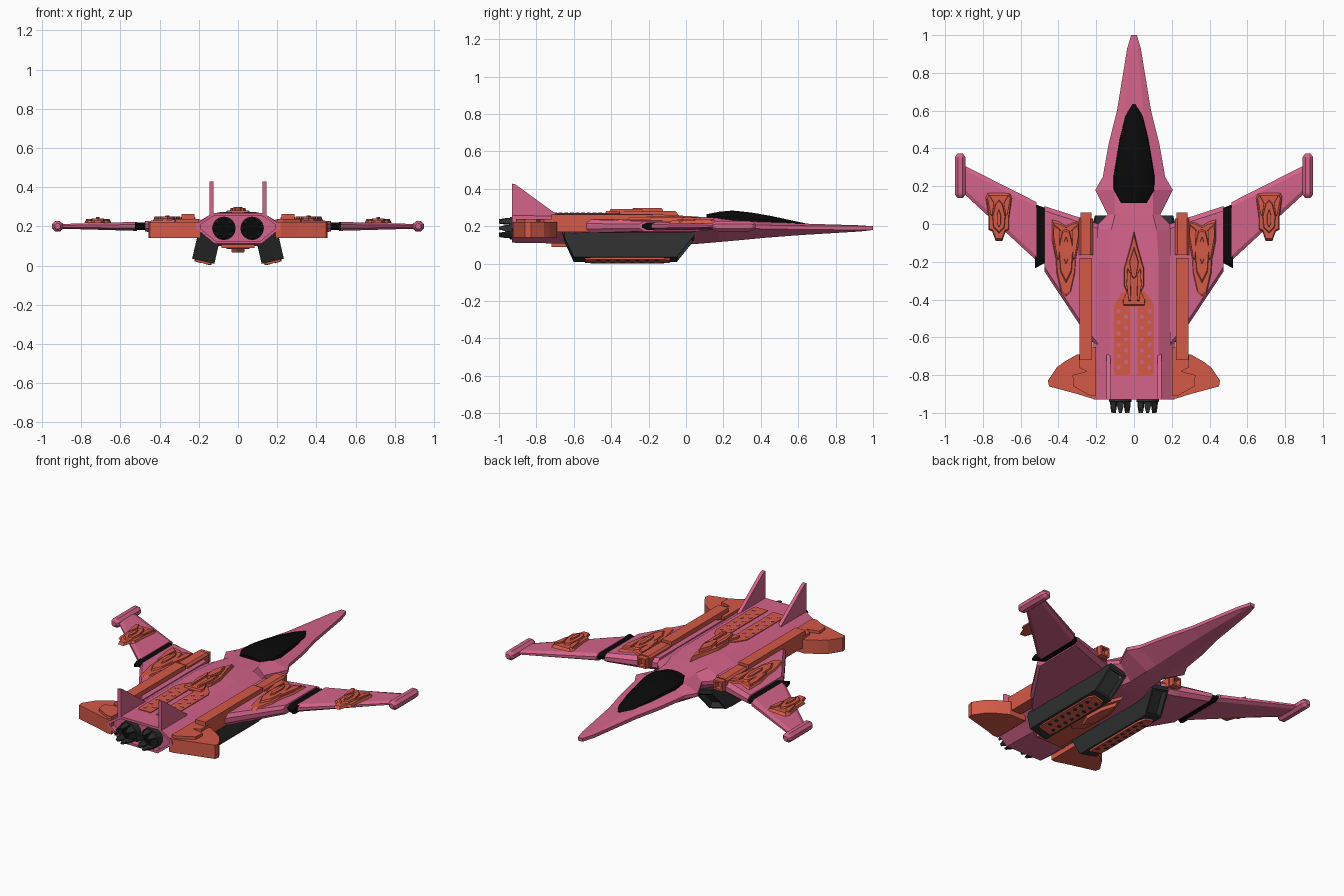
import bpy, bmesh, math
from mathutils import Matrix, Vector

if "Cube" in bpy.data.objects:
    bpy.data.objects.remove(bpy.data.objects["Cube"])


def material(name, rgb):
    m = bpy.data.materials.new(name)
    m.diffuse_color = (*rgb, 1)
    m.use_nodes = True
    m.node_tree.nodes["Principled BSDF"].inputs["Base Color"].default_value = m.diffuse_color
    return m


PINK = material("pink", (0.66, 0.125, 0.255))
ORANGE = material("orange", (0.66, 0.1, 0.062))
BLACK = material("black", (0.003, 0.003, 0.003))
GREY = material("dark_grey", (0.027, 0.028, 0.028))


def make(name, bm, mat, mirror=False, matrix=None, smooth=False):
    if matrix:
        bm.transform(matrix)
    bmesh.ops.recalc_face_normals(bm, faces=bm.faces)
    me = bpy.data.meshes.new(name)
    bm.to_mesh(me)
    bm.free()
    me.materials.append(mat)
    ob = bpy.data.objects.new(name, me)
    bpy.context.collection.objects.link(ob)
    if mirror:
        mod = ob.modifiers.new("mirror", 'MIRROR')
        mod.use_mirror_merge = False
    if smooth:
        bpy.context.view_layer.objects.active = ob
        ob.select_set(True)
        bpy.ops.object.shade_smooth_by_angle(angle=math.radians(25))
        ob.select_set(False)
    return ob


def loft(rings, bm=None):
    """Skin a list of closed rings and cap both ends; returns bm and the caps."""
    bm = bm or bmesh.new()
    vs = [[bm.verts.new(p) for p in r] for r in rings]
    n = len(vs[0])
    for a, b in zip(vs, vs[1:]):
        for i in range(n):
            j = (i + 1) % n
            bm.faces.new((a[i], a[j], b[j], b[i]))
    return bm, (bm.faces.new(vs[0]), bm.faces.new(vs[-1]))


def prism(pts, z0, z1, bm=None, taper=1.0):
    """Extrude an xy outline from z0 to z1, scaling the top about its centre."""
    cx = sum(p[0] for p in pts) / len(pts)
    cy = sum(p[1] for p in pts) / len(pts)
    top = [(cx + (x - cx) * taper, cy + (y - cy) * taper, z1) for x, y in pts]
    return loft([[(x, y, z0) for x, y in pts], top], bm)[0]


def sym(half, cx=0, cy=0):
    """Complete a half outline by reflecting it, then move it."""
    full = half + [(-x, y) for x, y in reversed(half) if x > 0]
    return [(cx + x, cy + y) for x, y in full]


def rect(x0, x1, y0, y1):
    return [(x0, y0), (x1, y0), (x1, y1), (x0, y1)]


def recess(bm, face, thick, depth):
    bmesh.ops.recalc_face_normals(bm, faces=bm.faces)
    bmesh.ops.inset_region(bm, faces=[face], thickness=thick)
    r = bmesh.ops.extrude_discrete_faces(bm, faces=[face])["faces"][0]
    d = -r.normal * depth
    bmesh.ops.translate(bm, verts=r.verts, vec=d)


def dots(xs, y0, y1, step, r, z0, z1):
    """Two staggered columns of six-sided holes."""
    bm = bmesh.new()
    for k, x in enumerate(xs):
        y = y0 - k * step / 2
        while y > y1:
            prism([(x + r * math.cos(i * math.pi / 3), y + r * math.sin(i * math.pi / 3))
                   for i in range(6)], z0, z1, bm)
            y -= step
    return bm


# fuselage: y, half width, top half width, top z, side z, bottom half width, bottom z
sections = [
    (1.0, .015, .008, .200, .19, .008, .180), (.93, .036, .02, .205, .19, .018, .172),
    (.60, .09, .05, .215, .193, .035, .152), (.42, .135, .07, .226, .196, .045, .138),
    (.25, .165, .09, .238, .2, .055, .122), (.18, .205, .10, .243, .2, .06, .116),
    (.05, .14, .10, .252, .2, .065, .105), (-.03, .22, .12, .257, .2, .09, .10),
    (-.2, .225, .13, .266, .2, .11, .10), (-.93, .215, .13, .267, .2, .12, .112)]
rings = [[(tw, y, zt), (hw, y, zs + .01), (hw, y, zs - .01), (bw, y, zb),
          (-bw, y, zb), (-hw, y, zs - .01), (-hw, y, zs + .01), (-tw, y, zt)]
         for y, hw, tw, zt, zs, bw, zb in sections]
bm, caps = loft(rings)
recess(bm, caps[1], .015, .03)
make("fuselage", bm, PINK)

# canopy: y, half width, base z, top z
rings = []
for y, w, zb, zt in [(.635, .012, .205, .217), (.57, .05, .208, .23), (.45, .078, .212, .256),
                     (.35, .095, .216, .273), (.25, .112, .22, .284), (.18, .112, .225, .278),
                     (.11, .07, .24, .264)]:
    h = zt - zb
    half = [(w, zb), (w * .93, zb + h * .45), (w * .65, zb + h * .8), (w * .25, zt)]
    rings.append([(x, y, z) for x, z in half] + [(-x, y, z) for x, z in reversed(half)])
make("canopy", loft(rings)[0], BLACK, smooth=True)


# wings: x, leading y, trailing y, half thickness
def wing(name, secs, mat, z=.2, c=.025):
    rings = [[(x, a, z - t * .4), (x, a, z + t * .4), (x, a - c, z + t), (x, b + c, z + t),
              (x, b, z + t * .4), (x, b, z - t * .4), (x, b + c, z - t), (x, a - c, z - t)]
             for x, a, b, t in secs]
    make(name, loft(rings)[0], mat, mirror=True)


wing("inner_wing", [(.19, 0, -.66, .036), (.29, .035, -.53, .036), (.475, .095, -.25, .027)], PINK)
wing("wing_joint", [(.47, .085, -.205, .019), (.525, .105, -.235, .019)], BLACK)
wing("outer_wing", [(.515, .115, -.195, .023), (.90, .31, .16, .012)], PINK)

# wing tip pod with rounded ends
rings = []
for y, s in [(.372, .5), (.355, .95), (.34, 1), (.17, 1), (.155, .95), (.138, .5)]:
    rings.append([(.92 + .031 * s * math.cos(a), y, .2 + .029 * s * math.sin(a))
                  for a in [math.pi / 8 + i * math.pi / 4 for i in range(8)]])
make("wing_tip", loft(rings)[0], PINK, mirror=True)

# tail fins: side profile extruded across x
profile = [(-.93, .25), (-.93, .428), (-.912, .424), (-.69, .262), (-.69, .25)]
make("tail_fin", loft([[(x, y, z) for y, z in profile] for x in (.125, .146)])[0], PINK, mirror=True)

# side rails and forward cannon blocks with a square muzzle
make("side_rail", prism(rect(.222, .288, -.72, -.18), .17, .263), ORANGE, mirror=True)
bm, caps = loft([[(.218, y, .19), (.291, y, .19), (.291, y, .245), (.28, y, .256),
                  (.229, y, .256), (.218, y, .245)] for y in (-.165, .03)])
make("cannon_block", bm, ORANGE, mirror=True)
bm, caps = loft([[(x, y, z) for x, z in rect(.225, .284, .192, .25)] for y in (0, .06)])
recess(bm, caps[1], .014, .03)
make("cannon_muzzle", bm, ORANGE, mirror=True)

# rear stabilisers with a raised step
outline = [(.19, -.69), (.30, -.69), (.37, -.73), (.41, -.76), (.456, -.83), (.45, -.86),
           (.30, -.9), (.22, -.925), (.19, -.925)]
make("stabiliser", prism(outline, .14, .222), ORANGE, mirror=True)
step = [(.2, -.65), (.22, -.65), (.23, -.69), (.29, -.69), (.29, -.76), (.25, -.78), (.325, -.80),
        (.32, -.86), (.23, -.91), (.2, -.91)]
make("stabiliser_step", prism(step, .2, .238), ORANGE, mirror=True)

# engines: nozzle ring, dark core and eight petals
def circle(r, y, n=16):
    return [(.072 + r * math.cos(2 * math.pi * i / n), y, .19 + r * math.sin(2 * math.pi * i / n))
            for i in range(n)]


make("engine_nozzle", loft([circle(.044, -.9), circle(.06, -.89), circle(.06, -.94),
                            circle(.048, -.945), circle(.044, -.92)])[0], GREY, mirror=True)
make("engine_core", loft([circle(.045, -.9), circle(.045, -.935)])[0], BLACK, mirror=True)
bm = bmesh.new()
for k in range(8):
    a = k * math.pi / 4
    rings = [[(.072 + r * math.cos(a + d), y, .19 + r * math.sin(a + d))
              for r, d in ((ro, -w), (ro, w), (ri, w), (ri, -w))]
             for y, ro, ri, w in ((-.93, .058, .044, .33), (-.965, .056, .042, .31),
                                  (-1.0, .048, .041, .15))]
    loft(rings, bm)
make("engine_petals", bm, GREY, mirror=True)

# tilted under-wing intake pods
tilt = Matrix.Translation((.162, 0, .088)) @ Matrix.Rotation(math.radians(-13), 4, 'Y')
bm, _ = loft([[(x, y, z) for x, z in [(w, -.068 + e), (w, .075), (-w, .075), (-w, -.068 + e)]]
              for y, w, e in ((-.66, .05, .135), (-.65, .058, .11), (-.6, .058, 0),
                              (-.05, .058, 0), (.045, .058, .12))])
# the +y end slopes, so the intake is cut in the sloping front face
bm.faces.ensure_lookup_table()
bmesh.ops.recalc_face_normals(bm, faces=bm.faces)
front = max((f for f in bm.faces if f.calc_center_median().y > -.03 and abs(f.normal.x) < .5),
            key=lambda f: -f.normal.z)
front = [f for f in bm.faces if f.normal.z < -.2 and f.calc_center_median().y > -.03][0]
recess(bm, front, .015, .035)
make("intake_pod", bm, GREY, mirror=True, matrix=tilt)
plate = [(-.04, -.54), (.04, -.54), (.045, -.5), (.045, -.12), (.03, -.085), (-.03, -.085),
         (-.045, -.12), (-.045, -.5)]
make("pod_plate", prism(plate, -.078, -.066), ORANGE, mirror=True, matrix=tilt)
make("pod_plate_holes", dots((-.022, .022), -.13, -.5, .052, .013, -.0795, -.077), GREY,
     mirror=True, matrix=tilt)

# perforated plates on the back
back = [(.018, -.44), (.018, -.8), (.1, -.8), (.106, -.78), (.106, -.43), (.09, -.40),
        (.06, -.36), (.0, -.34), (.0, -.44)]
make("back_plate", prism(back, .26, .271), ORANGE, mirror=True)
make("back_plate_holes", dots((.082, .042), -.46, -.785, .06, .012, .268, .273), PINK, mirror=True)


# layered ornaments: each layer is a half outline with a bottom and top height
def ornament(name, layers, cx, cy, mirror=True):
    bm = bmesh.new()
    for half, z0, z1 in layers:
        prism(sym(half, cx, cy), z0, z1, bm, taper=.9)
    make(name, bm, ORANGE, mirror=mirror)


def blades(name, outline, cx, z0, z1, mirror=True):
    bm = bmesh.new()
    for s in (1, -1):
        prism([(cx + s * x, y) for x, y in outline], z0, z1, bm, taper=.92)
    make(name, bm, ORANGE, mirror=mirror)


spine = [(0, 0), (.02, -.08), (.055, -.2), (.055, -.3), (.04, -.33), (.062, -.38), (.06, -.41), (0, -.41)]
ornament("spine_ornament", [(spine, .25, .282),
                            ([(0, -.09), (.025, -.17), (.012, -.25), (0, -.26)], .28, .298)],
         0, -.03, mirror=False)
blades("spine_blades", [(.018, -.26), (.035, -.23), (.04, -.32), (.028, -.41), (.016, -.41)],
       0, .28, .293, mirror=False)

ornament("inner_wing_ornament",
         [([(0, -.02), (.035, 0), (.075, .01), (.075, -.1), (.055, -.2), (.05, -.28), (.025, -.39), (0, -.41)],
           .228, .24),
          ([(0, -.04), (.02, -.05), (.04, -.14), (.03, -.27), (0, -.33)], .238, .249),
          ([(0, -.08), (.012, -.11), (.012, -.2), (0, -.23)], .247, .256)], .36, .015)
blades("inner_wing_blades", [(.03, -.03), (.065, -.0), (.068, -.06), (.045, -.19), (.036, -.19)],
       .36, .238, .25)

ornament("outer_wing_ornament",
         [([(0, .165), (.06, .165), (.07, .14), (.055, .03), (.055, -.03), (.035, -.04),
            (.018, -.09), (0, -.09)], .216, .23),
          ([(0, .13), (.018, .11), (.035, .04), (.03, -.02), (0, -.05)], .228, .24),
          ([(0, .08), (.01, .05), (.01, 0), (0, -.02)], .238, .248)], .715, 0)
blades("outer_wing_blades", [(.025, .11), (.05, .155), (.062, .14), (.045, .05), (.036, .04)],
       .715, .228, .238)

# belly ornament between the pods
ornament("belly_ornament",
         [([(0, -.02), (.03, -.1), (.065, -.2), (.065, -.34), (.05, -.44), (0, -.48)], .105, .085),
          ([(0, -.08), (.03, -.18), (.035, -.3), (0, -.38)], .087, .066)], 0, -.06, mirror=False)
make("belly_plate", prism(rect(-.085, .085, -.72, -.4), .09, .11), ORANGE)
